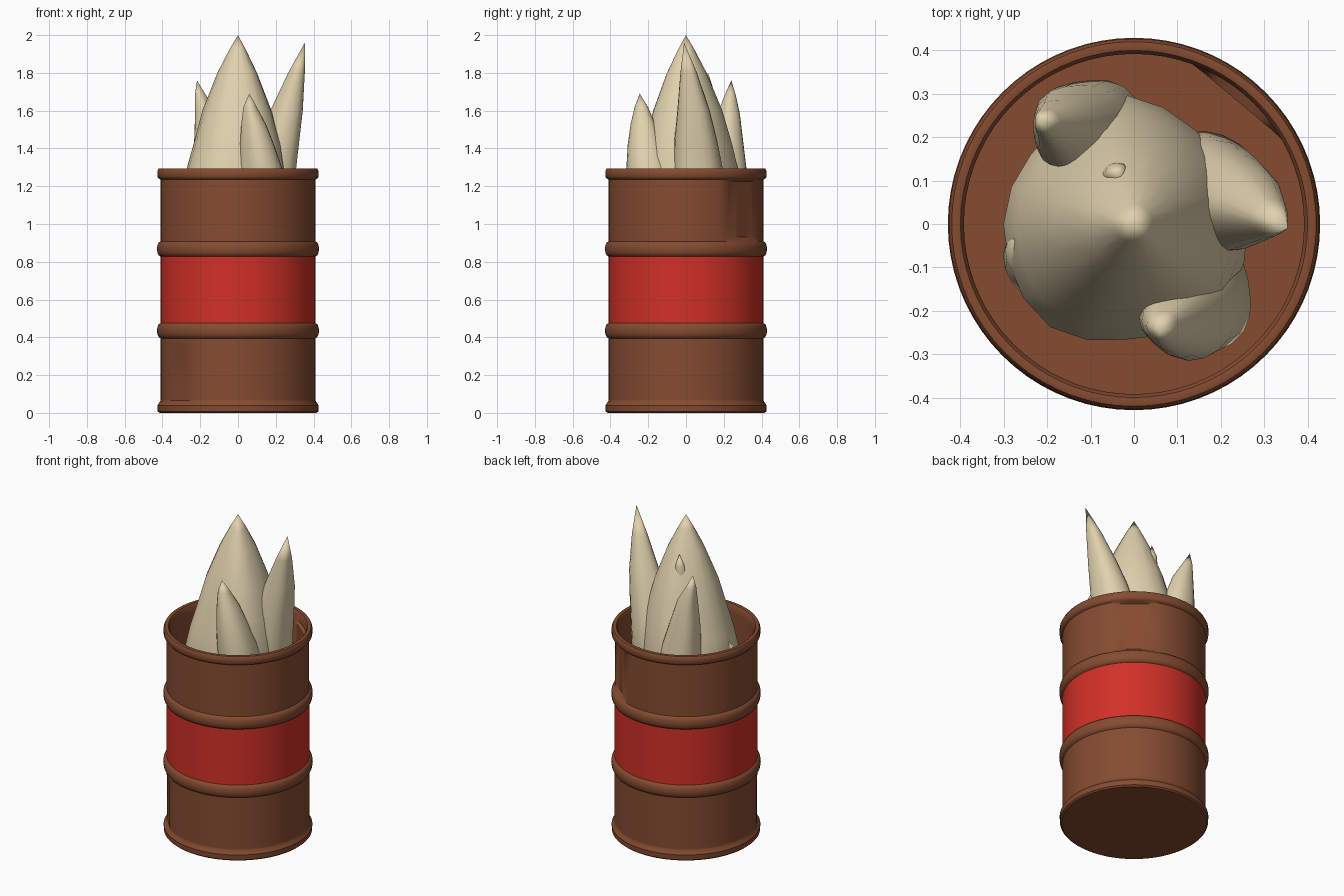
import bpy, bmesh, math
from math import sin, cos, tau, radians

if "Cube" in bpy.data.objects:
    bpy.data.objects.remove(bpy.data.objects["Cube"], do_unlink=True)


def material(name, rgb):
    m = bpy.data.materials.new(name)
    m.use_nodes = True
    m.diffuse_color = (*rgb, 1)
    m.node_tree.nodes["Principled BSDF"].inputs["Base Color"].default_value = (*rgb, 1)
    return m


rust = material("rust brown", (0.235, 0.071, 0.03))
red = material("red band", (0.64, 0.03, 0.02))
cream = material("pale cream", (0.75, 0.64, 0.42))


def loft(name, rings, sides, mats, point, angle, rule=None):
    """Join rings of points, capping both ends; a ring of zero radius is a tip."""
    bm = bmesh.new()
    rows = []
    for ring in rings:
        n = 1 if ring[-1] == 0 else sides
        rows.append([bm.verts.new(point(ring, tau * i / sides)) for i in range(n)])
    for a, b in zip(rows, rows[1:]):
        for i in range(sides):
            j = (i + 1) % sides
            if len(b) == 1:
                bm.faces.new((a[i], a[j], b[0]))
            else:
                bm.faces.new((a[i], a[j], b[j], b[i]))
    for row in (rows[0], rows[-1]):
        if len(row) > 1:
            bm.faces.new(row)
    bmesh.ops.recalc_face_normals(bm, faces=bm.faces)
    if rule:
        for f in bm.faces:
            f.material_index = rule(f.calc_center_median())
    mesh = bpy.data.meshes.new(name)
    bm.to_mesh(mesh)
    bm.free()
    for m in mats:
        mesh.materials.append(m)
    for p in mesh.polygons:
        p.use_smooth = True
    mesh.set_sharp_from_angle(angle=radians(angle))
    obj = bpy.data.objects.new(name, mesh)
    bpy.context.collection.objects.link(obj)
    return obj


# Barrel: outer wall with two ribs and rolled rims, then the inner wall and floor
BODY, INNER = 0.41, 0.392


def rib(z):
    return [(z + 0.04 * t, BODY + 0.019 * math.sqrt(1 - t * t))
            for t in (-1, -0.85, -0.5, 0, 0.5, 0.85, 1)]


profile = [(0, 0.415), (0.008, 0.425), (0.04, 0.427), (0.05, 0.42), (0.065, BODY),
           (0.07, BODY), (0.085, BODY), (0.34, BODY), (0.36, BODY)]
profile += rib(0.435) + rib(0.868)
profile += [(0.93, BODY), (1.225, BODY), (1.235, BODY), (1.24, 0.42), (1.25, 0.427),
            (1.28, 0.427), (1.293, 0.42), (1.295, 0.41), (1.293, 0.4), (1.28, INNER),
            (1.235, INNER), (1.225, INNER), (0.93, INNER), (0.9, INNER)]

# Dents: direction in degrees, height range, flattened distance from the axis
DENTS = [(50, 1.0, 1.23, 0.388), (221, 0.08, 0.35, 0.401)]


def barrel_point(ring, a):
    z, r = ring
    for heading, low, high, limit in DENTS:
        c = cos(a - radians(heading))
        if low - 0.08 < z < high and r <= BODY:
            flat = limit - (BODY - r)
            if c > 0.5:
                r = min(r, flat / c)
    return r * cos(a), r * sin(a), z


def barrel_colour(c):
    return int(0.475 < c.z < 0.828 and c.xy.length > 0.4)


loft("barrel", profile, 72, (rust, red), barrel_point, 35, barrel_colour)


# Flames: leaning, slightly lobed spikes given as (x, y, z, radius) from base to tip
def flame(name, rings, phase, lobes=0.04):
    def point(ring, a):
        x, y, z, r = ring
        r *= 1 + lobes * sin(3 * a + phase + 2 * z) + lobes / 2 * sin(5 * a - phase)
        return x + r * cos(a), y + r * sin(a), z
    loft(name, rings, 20, (cream,), point, 60)


flame("centre_flame", [(-0.02, 0, 0.9, 0.2), (-0.02, 0, 1.0, 0.27), (-0.02, 0, 1.15, 0.282),
                       (-0.01, 0, 1.3, 0.258), (0, 0, 1.42, 0.232), (0, 0, 1.6, 0.183),
                       (0, 0, 1.8, 0.105), (0, 0, 1.92, 0.045), (0, 0, 2, 0)], 0.5)
flame("left_flame", [(0.14, 0.07, 0.9, 0.1), (0.16, 0.07, 1.1, 0.14), (0.185, 0.06, 1.3, 0.13),
                     (0.22, 0.05, 1.45, 0.112), (0.262, 0.04, 1.6, 0.086),
                     (0.312, 0.015, 1.8, 0.044), (0.354, -0.01, 1.96, 0)], 1.5)
flame("front_flame", [(0.14, -0.15, 0.9, 0.1), (0.145, -0.17, 1.1, 0.13),
                      (0.125, -0.2, 1.3, 0.112), (0.105, -0.215, 1.42, 0.09),
                      (0.085, -0.225, 1.53, 0.065), (0.065, -0.235, 1.62, 0.035),
                      (0.06, -0.245, 1.69, 0)], 2.5)
flame("back_flame", [(-0.08, 0.2, 0.9, 0.1), (-0.1, 0.21, 1.1, 0.128),
                     (-0.125, 0.215, 1.3, 0.11), (-0.15, 0.22, 1.45, 0.085),
                     (-0.17, 0.228, 1.58, 0.06), (-0.2, 0.235, 1.68, 0.03),
                     (-0.217, 0.24, 1.76, 0)], 4)
flame("small_right_flame", [(-0.17, -0.06, 0.9, 0.08), (-0.19, -0.07, 1.05, 0.11),
                            (-0.215, -0.06, 1.17, 0.08), (-0.265, -0.02, 1.29, 0)], 1)
flame("small_upper_flame", [(-0.04, 0.07, 1.5, 0.05), (-0.04, 0.105, 1.65, 0.04),
                            (-0.04, 0.115, 1.73, 0.026), (-0.035, 0.117, 1.8, 0)], 2)
